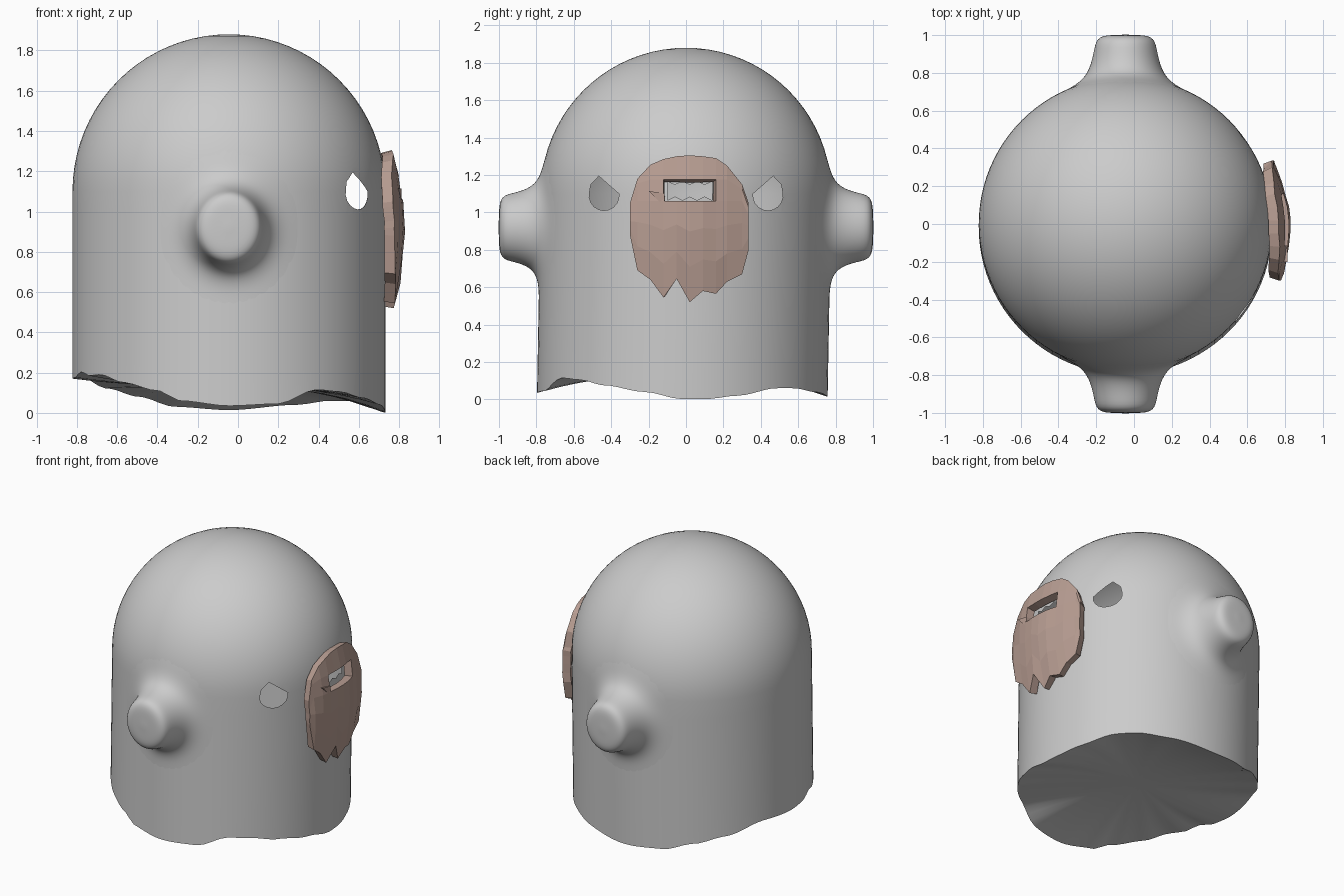
import bpy, bmesh, math, random
from math import sin, cos, pi, radians, sqrt

if "Cube" in bpy.data.objects:
    bpy.data.objects.remove(bpy.data.objects["Cube"])
random.seed(4)
CX, R, ZD, HD = -0.045, 0.777, 1.10, 0.78   # axis x, radius, dome base, dome height


def make(name, verts, faces):
    me = bpy.data.meshes.new(name)
    me.from_pydata(verts, [], faces)
    bm = bmesh.new()
    bm.from_mesh(me)
    bmesh.ops.recalc_face_normals(bm, faces=bm.faces)
    bm.to_mesh(me)
    bm.free()
    ob = bpy.data.objects.new(name, me)
    bpy.context.collection.objects.link(ob)
    return ob


def shade(ob):
    bpy.ops.object.select_all(action='DESELECT')
    ob.select_set(True)
    bpy.context.view_layer.objects.active = ob
    bpy.ops.object.shade_smooth_by_angle(angle=radians(40))


def prism(name, pts, x0, x1):
    n = len(pts)
    verts = [(x, y, z) for x in (x0, x1) for y, z in pts]
    faces = [list(range(n)), list(range(n, 2 * n))]
    faces += [[i, (i + 1) % n, n + (i + 1) % n, n + i] for i in range(n)]
    return make(name, verts, faces)


# ragged hem height by angle (degrees from +x)
HEM = [(0, .002), (10, .003), (22, .02), (40, .06), (50, .06), (65, .04), (90, .014),
       (110, .03), (125, .08), (140, .12), (160, .18), (180, .17), (190, .175), (200, .205),
       (206, .185), (215, .19), (228, .15), (243, .11), (252, .06), (270, .035), (288, .045),
       (304, .115), (315, .105), (328, .075), (345, .04), (360, .002)]


def hem(a):
    d = math.degrees(a) % 360
    for (a0, z0), (a1, z1) in zip(HEM, HEM[1:]):
        if a0 <= d <= a1:
            t = (d - a0) / (a1 - a0)
            t = t * t * (3 - 2 * t)
            return z0 + (z1 - z0) * t


def centre_y(z):
    return -0.02 * max(0, 1 - z / ZD)


# body: capped rippled underside, straight wall and dome
N, CAP = 96, .13
verts, faces = [(CX, -.02, CAP)], []
rings = []
for f in (.15, .3, .45, .6, .75, .88):
    rings.append([(f * R, CAP + (hem(2 * pi * i / N) - CAP) * f ** 2.5) for i in range(N)])
for k in range(9):
    rings.append([(R, hem(2 * pi * i / N) * (1 - k / 8) + ZD * k / 8) for i in range(N)])
for k in range(1, 20):
    t = k / 20 * pi / 2
    rings.append([(R * cos(t), ZD + HD * sin(t))] * N)
for ring in rings:
    for i, (r, z) in enumerate(ring):
        a = 2 * pi * i / N
        verts.append((CX + r * cos(a), centre_y(z) + r * sin(a), z))
verts.append((CX, 0, ZD + HD))
top = len(verts) - 1
last = 1 + (len(rings) - 1) * N
for i in range(N):
    j = (i + 1) % N
    faces.append([0, 1 + j, 1 + i])
    faces.append([last + i, last + j, top])
    for k in range(len(rings) - 1):
        b = 1 + k * N
        faces.append([b + i, b + j, b + N + j, b + N + i])
body = make("body", verts, faces)

# openings: slanted eyes and jagged mouth
eye = [(.438 + .08 * cos(radians(a)), 1.09 + .08 * sin(radians(a))) for a in range(173, 380, 20)]
eye += [(.508, 1.15), (.466, 1.194)]
mouth = [(-.1 + .04 * i, 1.065 + .02 * (i % 2)) for i in range(7)]
mouth += [(.14 - .04 * i, 1.165 - .018 * (i % 2)) for i in range(7)]
cutters = [prism("eye_cutter", eye, .35, 1),
           prism("eye_cutter", [(-y, z) for y, z in eye], .35, 1),
           prism("mouth_cutter", mouth, .4, 1)]
for c in cutters:
    c.hide_render = True
    m = body.modifiers.new("opening", 'BOOLEAN')
    m.operation, m.solver, m.object = 'DIFFERENCE', 'EXACT', c
dg = bpy.context.evaluated_depsgraph_get()
cut = bpy.data.meshes.new_from_object(body.evaluated_get(dg))
body.modifiers.clear()
body.data = cut
for c in cutters:
    bpy.data.objects.remove(c)

# keep only the thin skin: drop the tunnel walls and the wall hidden inside the knobs
KX, KZ = -.045, .92
bm = bmesh.new()
bm.from_mesh(cut)
drop = []
for f in bm.faces:
    p = f.calc_center_median()
    tunnel = p.x > .25 and .95 < p.z < 1.22 and math.hypot(p.x - CX, p.y) < .745
    inside = abs(p.y) > .6 and math.hypot(p.x - KX, p.z - KZ) < .17
    if tunnel or inside:
        drop.append(f)
bmesh.ops.delete(bm, geom=drop, context='FACES')
bm.to_mesh(cut)
bm.free()
shade(body)


# side knobs: rounded, flared bumps blending into the body
def wall_y(x, z):
    r = R if z < ZD else R * sqrt(max(0, 1 - ((z - ZD) / HD) ** 2))
    return sqrt(max(0, r * r - (x - CX) ** 2))


KNOB = [(.04, 1.003), (.085, .998), (.12, .98), (.147, .92), (.161, .8), (.169, .62), (.18, .43),
        (.195, .27), (.215, .15), (.24, .075), (.27, .03), (.3, .011), (.33, .003), (.36, -.003)]
for side, name in ((-1, "front_knob"), (1, "back_knob")):
    S = 48
    verts, faces = [(KX, side * 1.003, KZ)], []
    for d, t in KNOB:
        for i in range(S):
            a = 2 * pi * i / S
            x, z = KX + d * cos(a), KZ + 1.1 * d * sin(a)
            y = side * (t + (1 - t) * wall_y(x, z)) + centre_y(z) * (1 - t)
            verts.append((x, y, z))
    for i in range(S):
        j = (i + 1) % S
        faces.append([0, 1 + i, 1 + j])
        for k in range(len(KNOB) - 1):
            b = 1 + k * S
            faces.append([b + i, b + j, b + S + j, b + S + i])
    knob = make(name, verts, faces)
    knob.data.polygons.foreach_set("use_smooth", [True] * len(knob.data.polygons))
    # point the normals outward
    if sum(p.normal.y for p in knob.data.polygons) * side < 0:
        knob.data.flip_normals()
    knob.modifiers.new("round", 'SUBSURF').render_levels = 1

# beard: faceted columns (y, bottom, top) with an opening for the mouth
COLS = [(-.30, .88, 1.05), (-.26, .69, 1.18), (-.19, .64, 1.255), (-.12, .545, 1.285),
        (-.05, .645, 1.30), (.02, .52, 1.305), (.09, .58, 1.30), (.16, .565, 1.29),
        (.22, .63, 1.25), (.30, .67, 1.15), (.335, .80, 1.05)]


def beard_x(y, z):
    return .828 - .65 * (y + .03) ** 2 - .36 * (z - .9) ** 2


verts, faces = [], []
for y, lo, hi in COLS:
    r4 = min(1.175, hi - .025)
    r3 = min(1.06, r4 - .04)
    for z in (lo, lo + (r3 - lo) * .35, lo + (r3 - lo) * .7, r3, r4, hi):
        verts.append((beard_x(y, z) + random.uniform(-.006, .004), y, z))
for c in range(len(COLS) - 1):
    for r in range(5):
        if r == 3 and 3 <= c <= 6:
            continue
        b = c * 6 + r
        faces.append([b, b + 6, b + 7, b + 1])
beard = make("beard", verts, faces)
if sum(p.normal.x for p in beard.data.polygons) < 0:
    beard.data.flip_normals()
m = beard.modifiers.new("thickness", 'SOLIDIFY')
m.thickness, m.offset = .055, -1

# small wedge at the corner of the mouth opening
wedge = prism("mouth_corner", [(-.2, 1.115), (-.115, 1.03), (-.115, 1.10)], .77, .812)

brown = bpy.data.materials.new("brown")
brown.diffuse_color = (.48, .34, .29, 1)
brown.use_nodes = True
brown.node_tree.nodes["Principled BSDF"].inputs["Base Color"].default_value = brown.diffuse_color
for ob in (beard, wedge):
    ob.data.materials.append(brown)
